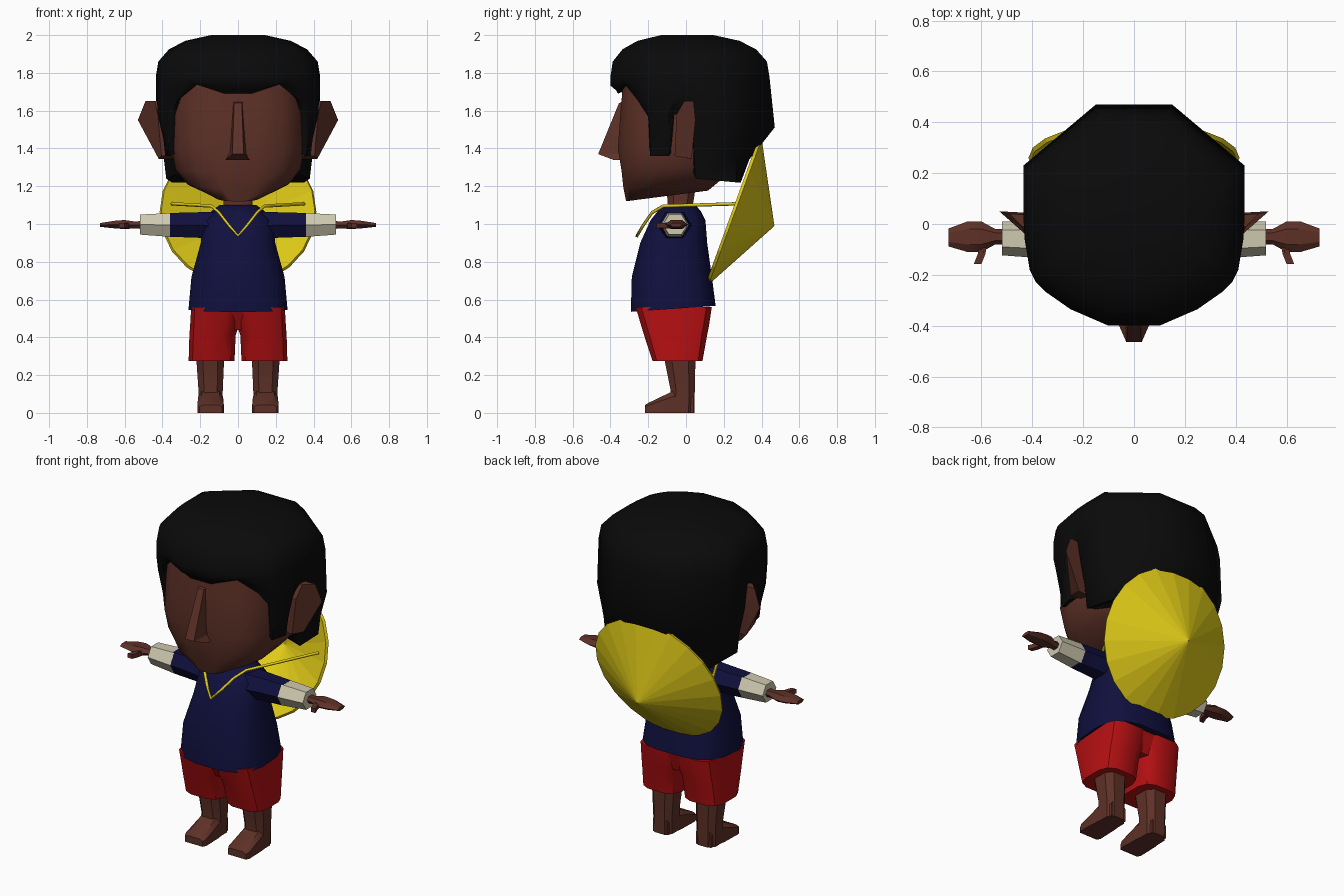
import bpy, bmesh
from math import sin, cos, pi, radians
from mathutils import Vector, Matrix

if "Cube" in bpy.data.objects:
    bpy.data.objects.remove(bpy.data.objects["Cube"], do_unlink=True)


def material(name, r, g, b):
    m = bpy.data.materials.new(name)
    m.use_nodes = True
    m.diffuse_color = (r, g, b, 1)
    bsdf = m.node_tree.nodes["Principled BSDF"]
    bsdf.inputs["Base Color"].default_value = (r, g, b, 1)
    bsdf.inputs["Roughness"].default_value = 0.8
    return m


SKIN = material("brown skin", 0.11, 0.03, 0.02)
BLACK = material("black hair", 0.003, 0.003, 0.003)
NAVY = material("navy cloth", 0.005, 0.005, 0.048)
RED = material("red cloth", 0.46, 0.005, 0.006)
CREAM = material("cream cuff", 0.62, 0.58, 0.43)
YELLOW = material("yellow straw", 0.75, 0.6, 0.009)
SIDES = (("left", 1), ("right", -1))


def finish(obj, mat, angle):
    obj.data.materials.append(mat)
    bpy.ops.object.select_all(action="DESELECT")
    obj.select_set(True)
    bpy.context.view_layer.objects.active = obj
    if angle:
        bpy.ops.object.shade_smooth_by_angle(angle=radians(angle))
    return obj


def loft(name, rings, mat, angle=40, caps=True, side=1):
    """Skin a stack of equal point rings; side -1 mirrors the part."""
    bm = bmesh.new()
    rows = [[bm.verts.new((p[0] * side, p[1], p[2])) for p in r] for r in rings]
    n = len(rows[0])
    for a, b in zip(rows, rows[1:]):
        for i in range(n):
            j = (i + 1) % n
            bm.faces.new((a[i], a[j], b[j], b[i]))
    if caps:
        bm.faces.new(rows[0])
        bm.faces.new(rows[-1])
    bmesh.ops.recalc_face_normals(bm, faces=bm.faces)
    mesh = bpy.data.meshes.new(name)
    bm.to_mesh(mesh)
    bm.free()
    obj = bpy.data.objects.new(name, mesh)
    bpy.context.collection.objects.link(obj)
    return finish(obj, mat, angle)


def oval(x, y0, y1, z, rx, n=16, e=0.7, tilt=0):
    """Horizontal rounded-box ring; tilt raises it towards the back."""
    pts = []
    for i in range(n):
        a = 2 * pi * (i + 0.5) / n
        c, s = cos(a), sin(a)
        px = rx * abs(c) ** e * (1 if c > 0 else -1)
        py = (y0 + y1) / 2 + (y1 - y0) / 2 * abs(s) ** e * (1 if s > 0 else -1)
        pts.append((x + px, py, z + tilt * (py - y0)))
    return pts


def hexagon(x, y, z, ry, rz):
    """Upright six-sided ring across an arm."""
    return [(x, y + ry * cos(k * pi / 3), z + rz * sin(k * pi / 3) / 0.866) for k in range(6)]


# Head, narrowing to a chin that slopes up to the nape
loft("head", [oval(0, -0.32, 0.12, 1.12, 0.12, tilt=0.13),
              oval(0, -0.335, 0.2, 1.19, 0.27, tilt=0.1),
              oval(0, -0.345, 0.24, 1.28, 0.335, tilt=0.05),
              oval(0, -0.365, 0.26, 1.4, 0.355),
              oval(0, -0.35, 0.28, 1.6, 0.355),
              oval(0, -0.335, 0.28, 1.78, 0.34)], SKIN, 50)
loft("neck", [oval(0, -0.12, 0.05, 1.0, 0.1, 8), oval(0, -0.1, 0.04, 1.1, 0.08, 8),
              oval(0, -0.11, 0.06, 1.22, 0.085, 8)], SKIN)

# Nose wedge
loft("nose", [[(-.06, -.34, 1.34), (.06, -.34, 1.34), (.065, -.385, 1.34), (-.065, -.385, 1.34)],
              [(-.045, -.34, 1.375), (.045, -.34, 1.375), (.03, -.465, 1.37), (-.03, -.465, 1.37)],
              [(-.025, -.33, 1.65), (.025, -.33, 1.65), (.02, -.355, 1.64), (-.02, -.355, 1.64)]],
     SKIN, 20)

# Hair cap: each column has a lower edge (x, y, z) and a widest point (x, y)
columns = [(.07, -.36, 1.69, .1, -.4), (.22, -.325, 1.74, .25, -.335),
           (.32, -.26, 1.66, .35, -.265), (.355, -.2, 1.57, .385, -.23),
           (.36, -.19, 1.36, .41, -.18), (.385, -.09, 1.36, .425, -.09),
           (.4, -.07, 1.58, .43, -.06), (.4, .03, 1.58, .435, .03),
           (.38, .05, 1.24, .435, .06), (.35, .27, 1.22, .435, .23),
           (.13, .29, 1.22, .15, .47)]
columns += [(-c[0], c[1], c[2], -c[3], c[4]) for c in reversed(columns)]
hair = [[(c[0] * .8, c[1] * .8, c[2] + .03) for c in columns],
        [c[:3] for c in columns],
        [((c[0] * 3 + c[3]) / 4, (c[1] * 3 + c[4]) / 4, c[2] + .22 * (1.77 - c[2])) for c in columns],
        [(c[3], c[4], c[2] + .53 * (1.77 - c[2])) for c in columns]]
for z, s in ((1.78, 1), (1.86, .97), (1.925, .84), (1.97, .64), (2.0, .33)):
    hair.append([(c[3] * s, c[4] * (s if c[4] < 0 else s * .94), z) for c in columns])
loft("hair", hair, BLACK, 60)

# Torso of the shirt
loft("shirt", [oval(0, -.295, .16, .535, .265, tilt=.07),
               oval(0, -.29, .14, .72, .25, e=.75),
               oval(0, -.245, .115, .9, .2, e=.8),
               oval(0, -.19, .105, 1.02, .19, e=.8),
               oval(0, -.15, .08, 1.07, .14, e=.9),
               oval(0, -.11, .05, 1.1, .1, e=.9)], NAVY, 50)

for name, s in SIDES:
    # Ear: flared slab leaning outwards and back
    rim = [(.42, .03, 1.345), (.53, .05, 1.55), (.49, .04, 1.65),
           (.44, -.01, 1.65), (.425, -.05, 1.58), (.405, -.06, 1.36)]
    base = [(.34, y * .8, z) for x, y, z in rim]
    loft(name + "_ear", [base, rim], SKIN, 25, side=s)

    # Sleeve, cuff and wrist along the arm
    loft(name + "_sleeve", [hexagon(.1, -.06, .99, .1, .075), hexagon(.22, -.06, .995, .085, .067),
                            hexagon(.37, -.06, .995, .073, .063)], NAVY, 30, side=s)
    loft(name + "_cuff", [hexagon(.36, -.06, .995, .075, .063),
                          hexagon(.52, -.057, .997, .066, .053)], CREAM, 30, side=s)
    loft(name + "_hand", [hexagon(.5, -.05, .995, .03, .022), hexagon(.545, -.05, .995, .03, .018),
                          hexagon(.6, -.05, .997, .06, .024), hexagon(.655, -.05, .997, .06, .02),
                          hexagon(.73, -.053, .995, .035, .01)], SKIN, 30, side=s)
    loft(name + "_thumb", [hexagon(.59, -.09, .992, .025, .016), hexagon(.6, -.12, .99, .022, .014),
                           hexagon(.615, -.145, .99, .012, .009)], SKIN, 30, side=s)
    thumb = [[(x + dx, y, .992 + dz) for dx in (0, .03) for dz in (-.013, .013)]
             for x, y in ((.575, -.07), (.585, -.12), (.6, -.157))]
    loft(name + "_thumb_tip", [[r[0], r[1], r[3], r[2]] for r in thumb], SKIN, 30, side=s)

    # Trouser leg, meeting its twin above the crotch
    loft(name + "_shorts_leg", [oval(.14, -.18, .09, .275, .124, 12, .6),
                                oval(.135, -.225, .115, .41, .125, 12, .6),
                                oval(.125, -.24, .125, .46, .131, 12, .55),
                                oval(.12, -.27, .14, .56, .13, 12, .5)], RED, 40, side=s)

    # Bare leg and foot
    loft(name + "_leg", [oval(.145, -.1, .05, 0, .065, 8), oval(.145, -.085, .05, .12, .068, 8),
                         oval(.147, -.12, .055, .29, .078, 8)], SKIN, 40, side=s)
    foot = []
    for y, w, h in ((.04, .05, .1), (-.07, .066, .115), (-.195, .07, .055), (-.217, .06, .042)):
        foot.append([(.145 - w, y, 0), (.145 + w, y, 0), (.145 + w, y, h * .75),
                     (.145 + w * .7, y, h), (.145 - w * .7, y, h), (.145 - w, y, h * .75)])
    loft(name + "_foot", foot, SKIN, 30, side=s)

# Shorts bridge between the legs
loft("shorts_seat", [oval(0, -.2, .1, .44, .06, 8), oval(0, -.265, .135, .56, .15, 8, .5)], RED)

# Conical straw hat hanging on the back
tip = radians(110)
hat_frame = Matrix.Translation((0, .26, 1.065)) @ Matrix.Rotation(-tip, 4, "X")
hat_rings = [[hat_frame @ Vector((r * cos(2 * pi * k / 22), r * sin(2 * pi * k / 22), h))
              for k in range(22)] for r, h in ((.415, 0), (.003, .22))]
hat = loft("straw_hat", hat_rings, YELLOW, 0, caps=False)
brim = hat.modifiers.new("thickness", "SOLIDIFY")
brim.thickness = .018
brim.offset = -1

# Chin strap in a V over the chest
half = [(.35, .27, 1.107), (.14, -.12, 1.095), (.1, -.18, 1.06), (.05, -.225, .995)]
path = half + [(0, -.26, .937)] + [(-x, y, z) for x, y, z in reversed(half)]
curve = bpy.data.curves.new("hat_strap", "CURVE")
curve.dimensions = "3D"
curve.bevel_depth = .009
curve.bevel_resolution = 0
spline = curve.splines.new("POLY")
spline.points.add(len(path) - 1)
for point, co in zip(spline.points, path):
    point.co = (*co, 1)
strap = bpy.data.objects.new("hat_strap", curve)
bpy.context.collection.objects.link(strap)
curve.materials.append(YELLOW)
